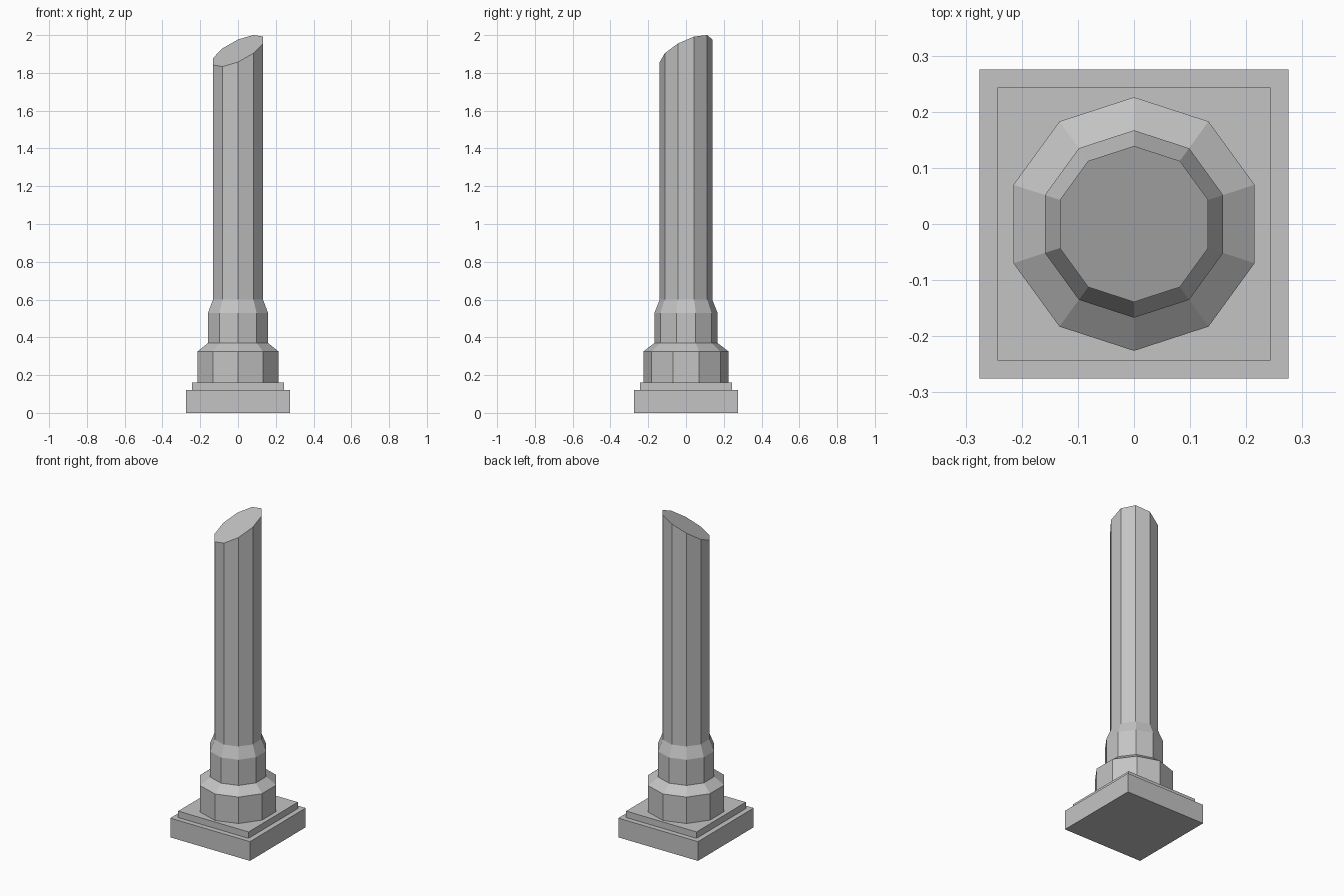
import bpy
import bmesh
import math

old = bpy.data.objects.get("Cube")
if old:
    bpy.data.objects.remove(old, do_unlink=True)

stone = bpy.data.materials.new("grey_stone")
stone.use_nodes = True
COLOUR = (0.55, 0.55, 0.55, 1)
stone.diffuse_color = COLOUR
stone.node_tree.nodes["Principled BSDF"].inputs["Base Color"].default_value = COLOUR


def prism(name, sides, rings, start, cut=None):
    """Stack regular polygons given as (radius, z); cut gives the top height at x, y."""
    bm = bmesh.new()
    loops = []
    for r, z in rings:
        angles = [start + math.tau * i / sides for i in range(sides)]
        loops.append([bm.verts.new((r * math.cos(a), r * math.sin(a), z)) for a in angles])
    if cut:
        for v in loops[-1]:
            v.co.z = cut(v.co.x, v.co.y)
    for low, high in zip(loops, loops[1:]):
        for i in range(sides):
            j = (i + 1) % sides
            bm.faces.new((low[i], low[j], high[j], high[i]))
    bm.faces.new(loops[0][::-1])
    bm.faces.new(loops[-1])
    mesh = bpy.data.meshes.new(name)
    bm.to_mesh(mesh)
    bm.free()
    mesh.materials.append(stone)
    obj = bpy.data.objects.new(name, mesh)
    bpy.context.collection.objects.link(obj)
    return obj


def slab(name, half, bottom, top):
    r = half * math.sqrt(2)
    return prism(name, 4, [(r, bottom), (r, top)], math.pi / 4)


# Square plinth in two steps
slab("plinth", 0.275, 0, 0.12)
slab("plinth_step", 0.243, 0.12, 0.16)

# Ten-sided drums with sloping shoulders, a corner facing the front
UP = math.pi / 2
prism("lower_drum", 10, [(0.226, 0.16), (0.226, 0.325), (0.167, 0.37)], UP)
prism("upper_drum", 10, [(0.167, 0.37), (0.167, 0.53), (0.139, 0.6)], UP)

# Shaft broken off along a slanted plane
prism("broken_shaft", 10, [(0.139, 0.6), (0.139, 1.9)], UP,
      cut=lambda x, y: 1.917 + 0.43 * (x + y))
